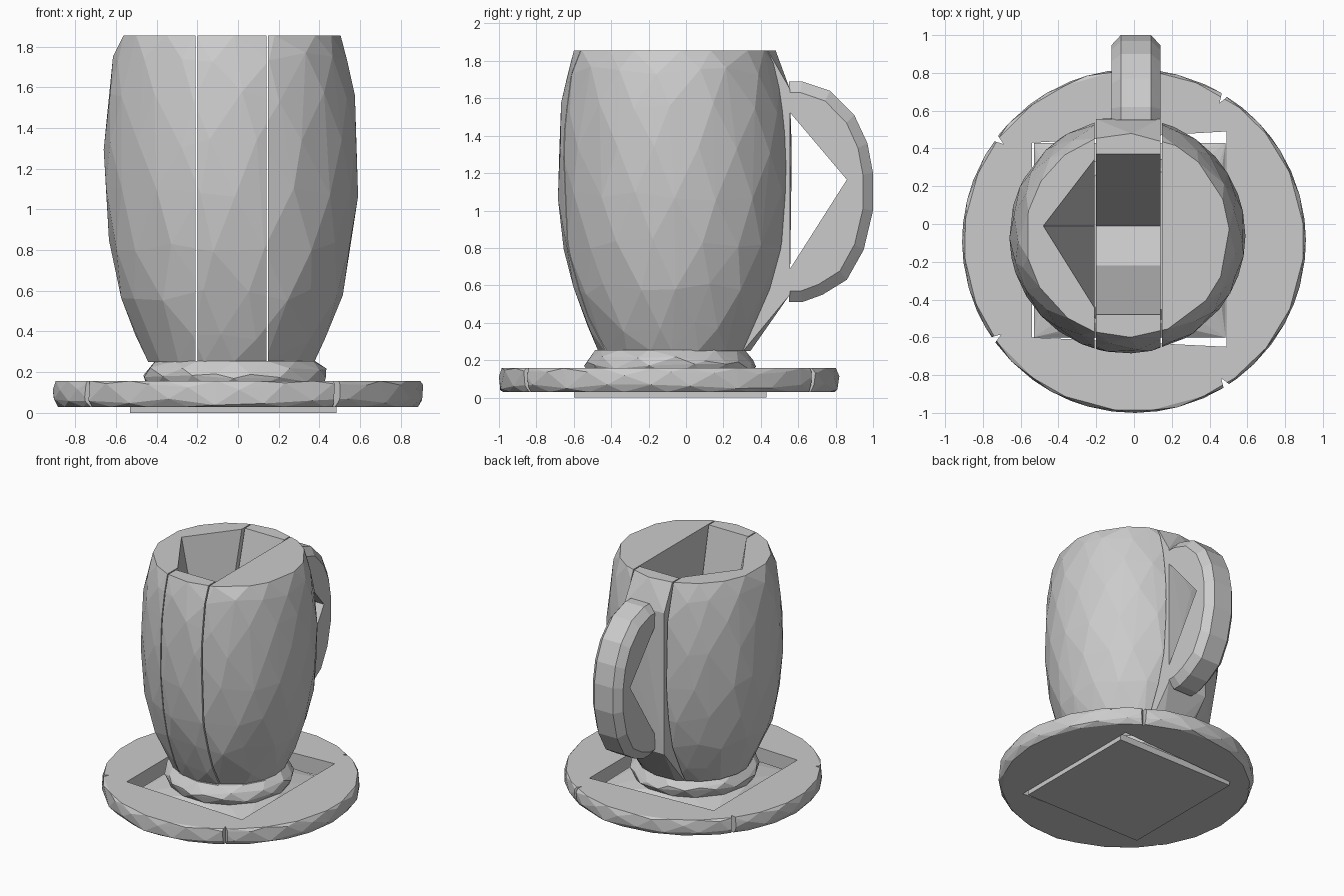
import bpy, bmesh, math, random
from mathutils import Vector

random.seed(4)
if "Cube" in bpy.data.objects:
    bpy.data.objects.remove(bpy.data.objects["Cube"])

clay = bpy.data.materials.new("grey clay")
clay.use_nodes = True
clay.diffuse_color = (0.6, 0.6, 0.6, 1)
clay.node_tree.nodes["Principled BSDF"].inputs["Base Color"].default_value = (0.6, 0.6, 0.6, 1)


def finish(name, bm):
    bmesh.ops.recalc_face_normals(bm, faces=bm.faces)
    mesh = bpy.data.meshes.new(name)
    bm.to_mesh(mesh)
    bm.free()
    mesh.materials.append(clay)
    ob = bpy.data.objects.new(name, mesh)
    bpy.context.collection.objects.link(ob)
    return ob


def hull(points):
    bm = bmesh.new()
    for p in points:
        bm.verts.new(p)
    out = bmesh.ops.convex_hull(bm, input=bm.verts)
    spare = {g for g in out["geom_interior"] + out["geom_unused"] if isinstance(g, bmesh.types.BMVert)}
    bmesh.ops.delete(bm, geom=list(spare), context="VERTS")
    return bm


def rings(profile, cx, cy, count, wobble):
    """Points of stacked rings, slightly uneven for a hand-cut look."""
    pts = []
    for i, (r, z) in enumerate(profile):
        end = i in (0, len(profile) - 1)
        for k in range(count):
            a = math.tau * (k + 0.5 * (i % 2) + random.uniform(-wobble, wobble)) / count
            dz = 0 if end else random.uniform(-wobble, wobble) * 0.15
            pts.append(Vector((cx + r * math.cos(a), cy + r * math.sin(a), z + dz)))
    return pts


def clip(points, low, high):
    """Hull of the points, sliced to a range of x."""
    bm = hull(points)
    for x, d in ((low, -1), (high, 1)):
        bmesh.ops.bisect_plane(bm, geom=bm.verts[:] + bm.edges[:] + bm.faces[:],
                               plane_co=(x, 0, 0), plane_no=(d, 0, 0), clear_outer=True)
    pts = [v.co.copy() for v in bm.verts]
    bm.free()
    return pts


def prism(outline, low, high, axis="z"):
    """Outline extruded along z, or a (y, z) outline along x."""
    bm = bmesh.new()
    place = (lambda a, b, t: (a, b, t)) if axis == "z" else (lambda a, b, t: (t, a, b))
    face = bm.faces.new([bm.verts.new(place(a, b, low)) for a, b in outline])
    out = bmesh.ops.extrude_face_region(bm, geom=[face])
    step = Vector(place(0, 0, high - low))
    bmesh.ops.translate(bm, vec=step, verts=[g for g in out["geom"] if isinstance(g, bmesh.types.BMVert)])
    return bm


def carve(ob, bm):
    cutter = finish("cutter", bm)
    cutter.hide_render = True
    mod = ob.modifiers.new("carve", "BOOLEAN")
    mod.operation, mod.object, mod.solver = "DIFFERENCE", cutter, "EXACT"
    bpy.context.view_layer.objects.active = ob
    bpy.ops.object.modifier_apply(modifier=mod.name)
    bpy.data.objects.remove(cutter)


# Cup body in three staves
LEFT, RIGHT, TOP, GAP = -0.2, 0.14, 1.855, 0.008
profile = [(0.41, 0.25), (0.47, 0.38), (0.55, 0.58), (0.6, 0.82), (0.625, 1.08),
           (0.625, 1.32), (0.61, 1.55), (0.58, 1.74), (0.54, TOP)]
body = rings(profile, -0.035, -0.06, 17, 0.2)
panel = [Vector((x, y, z)) for x in (LEFT, RIGHT) for y, z in ((0.555, 0.55), (0.555, 1.65))]
right_stave = finish("cup_side_plus_x", hull(clip(body, RIGHT + GAP, 2)))
left_stave = finish("cup_side_minus_x", hull(clip(body, -2, LEFT - GAP)))
middle_stave = finish("cup_middle", hull(clip(body, LEFT, RIGHT) + panel))

# Hollow of the cup: a trough across the middle and a wedge to the side
trough = [(0.37, TOP), (-0.01, 0.4), (-0.22, 0.6), (-0.48, TOP), (-0.48, 2), (0.37, 2)]
carve(middle_stave, prism(trough, LEFT - 0.05, RIGHT + 0.05, "x"))
wedge = [(-0.48, -0.01, z) for z in (TOP, 2)]
wedge += [(-0.18, y, z) for y in (0.38, -0.49) for z in (TOP, 2)] + [(-0.18, -0.01, 0.4)]
carve(left_stave, hull(wedge))

# Handle: half-round loop with a three-cornered opening
arc = [(0.55, 1.69), (0.62, 1.69), (0.77, 1.64), (0.9, 1.51), (0.97, 1.36), (1.0, 1.2),
       (1.0, 1.0), (0.95, 0.79), (0.86, 0.63), (0.73, 0.55), (0.62, 0.51), (0.55, 0.51)]
loop = []
for y, z in arc:
    inner = (0.55 + (y - 0.55) * 0.88, 1.1 + (z - 1.1) * 0.9)
    loop += [(x, y, z) for x in (-0.07, 0.09)]
    loop += [(x, *inner) for x in (-0.12, 0.14)]
handle = finish("handle", hull(loop))
carve(handle, prism([(0.5, 1.59), (0.86, 1.165), (0.5, 0.6)], -0.5, 0.5, "x"))

# Foot ring under the cup
foot = rings([(0.43, 0.12), (0.46, 0.165), (0.45, 0.2), (0.4, 0.255)], -0.015, -0.085, 14, 0.15)
finish("foot_ring", hull(foot))

# Saucer disc with four small nicks in its rim and a square well
saucer_points = rings([(0.885, 0.03), (0.91, 0.055), (0.91, 0.13), (0.9, 0.157)], 0, -0.09, 24, 0.12)
saucer = finish("saucer", hull(saucer_points))
for x, y in ((-0.74, 0.46), (0.49, 0.7), (0.49, -0.86), (-0.74, -0.61)):
    out = Vector((x, y + 0.09)).normalized()
    side = Vector((-out.y, out.x)) * 0.035
    tip = Vector((0, -0.09)) + out * 0.86
    base = Vector((0, -0.09)) + out * 0.96
    carve(saucer, prism([tip, base + side, base - side], -0.1, 0.3))
well = [(-0.54, -0.6), (0.49, -0.65), (0.49, 0.49), (-0.54, 0.43)]
carve(saucer, prism(well, -0.1, 0.3))

# Sloping base plate that fills the well
square = [(x, y, z) for x in (-0.53, 0.485) for y in (-0.6, 0.43) for z in (0.0, 0.05)]
finish("base_plate", hull(square + [p for p in foot if p.z < 0.14]))
